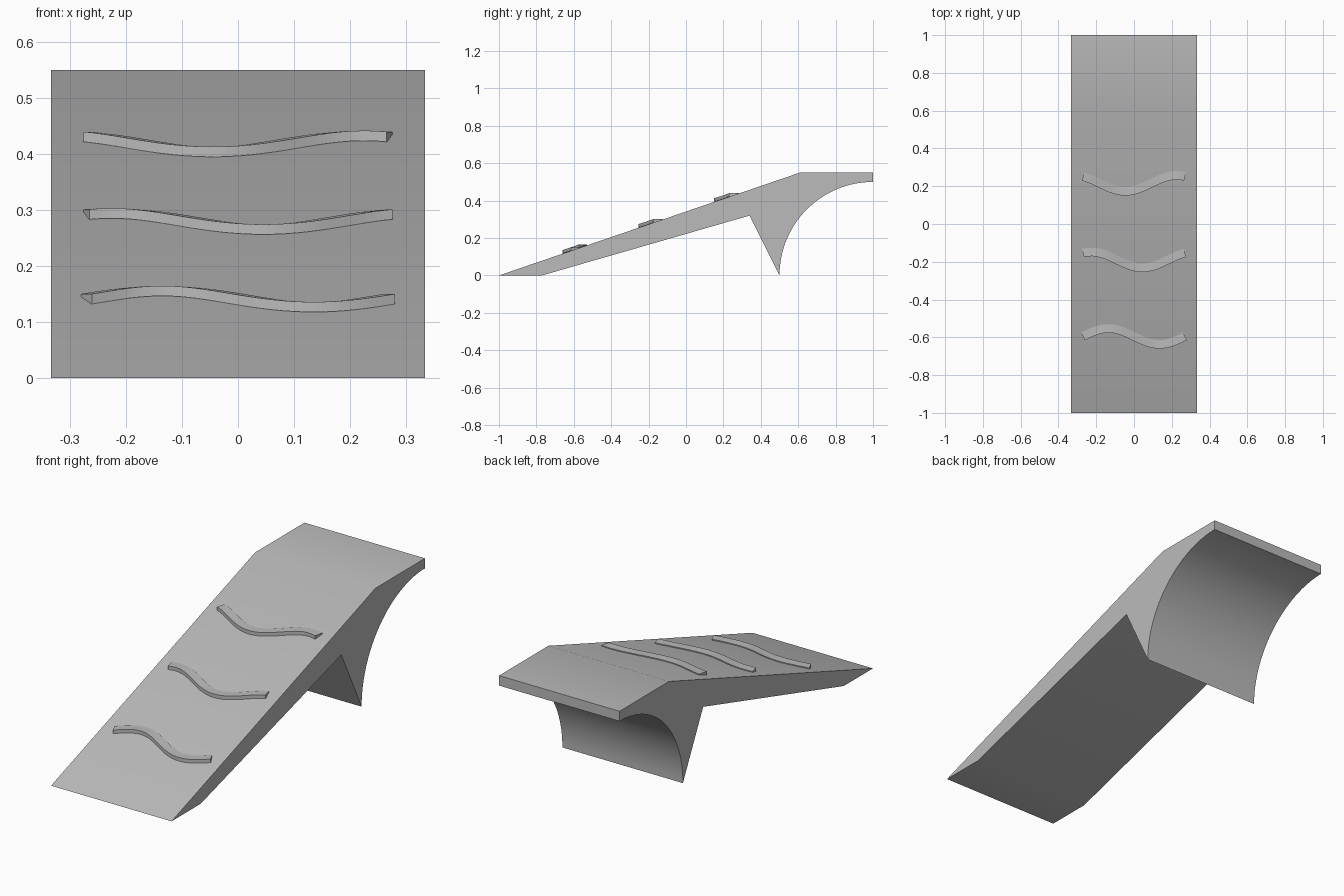
import bpy, bmesh, math

if "Cube" in bpy.data.objects:
    bpy.data.objects.remove(bpy.data.objects["Cube"])

HALF_W = 0.333
SLOPE = 0.55 / 1.61          # rise of the ramp surface

grey = bpy.data.materials.new("plain grey")
grey.diffuse_color = (0.5, 0.5, 0.5, 1)
grey.use_nodes = True
grey.node_tree.nodes["Principled BSDF"].inputs["Base Color"].default_value = grey.diffuse_color


def finish(name, bm):
    """Turn a bmesh into a grey object, smooth except at sharp edges."""
    bmesh.ops.recalc_face_normals(bm, faces=bm.faces)
    mesh = bpy.data.meshes.new(name)
    bm.to_mesh(mesh)
    bm.free()
    mesh.materials.append(grey)
    obj = bpy.data.objects.new(name, mesh)
    bpy.context.collection.objects.link(obj)
    bpy.ops.object.select_all(action='DESELECT')
    obj.select_set(True)
    bpy.context.view_layer.objects.active = obj
    bpy.ops.object.shade_smooth_by_angle(angle=math.radians(30))
    return obj


def loft(name, rings):
    """Skin a row of equal cross-sections and cap both ends."""
    bm = bmesh.new()
    loops = [[bm.verts.new(p) for p in ring] for ring in rings]
    n = len(loops[0])
    for a, b in zip(loops, loops[1:]):
        for i in range(n):
            j = (i + 1) % n
            bm.faces.new((a[i], a[j], b[j], b[i]))
    bm.faces.new(loops[0])
    bm.faces.new(loops[-1])
    return finish(name, bm)


# Ramp body: side profile with a quarter-round hollow under the platform
ARC = 32
profile = [(-1, 0), (-0.77, 0), (0.34, 0.32)]
for i in range(ARC + 1):
    t = math.pi / 2 * i / ARC
    profile.append((1 - 0.5 * math.cos(t), 0.5 * math.sin(t)))
profile += [(1, 0.55), (0.61, 0.55)]
loft("ramp_body", [[(x, y, z) for y, z in profile] for x in (-HALF_W, HALF_W)])


# Wavy grip ridges: level-topped strips that follow the slope
def ridge(name, y_mid, phase):
    length, amp, half, steps = 0.54, 0.042, 0.0225, 32
    k = 2 * math.pi / length
    rings = []
    for i in range(steps + 1):
        x = length * (i / steps - 0.5)
        y = y_mid - amp * math.sin(k * x + phase)
        dy = -amp * k * math.cos(k * x + phase)
        s = half / math.hypot(1, dy)
        nx, ny = -dy * s, s
        top = (y + 1) * SLOPE + 0.012
        low = top - 0.018
        rings.append([(x - nx, y - ny, low), (x + nx, y + ny, low),
                      (x + nx, y + ny, top), (x - nx, y - ny, top)])
    loft(name, rings)


for i, name in enumerate(("lower_ridge", "middle_ridge", "upper_ridge")):
    ridge(name, -0.595 + 0.405 * i, 1.05 * i)
